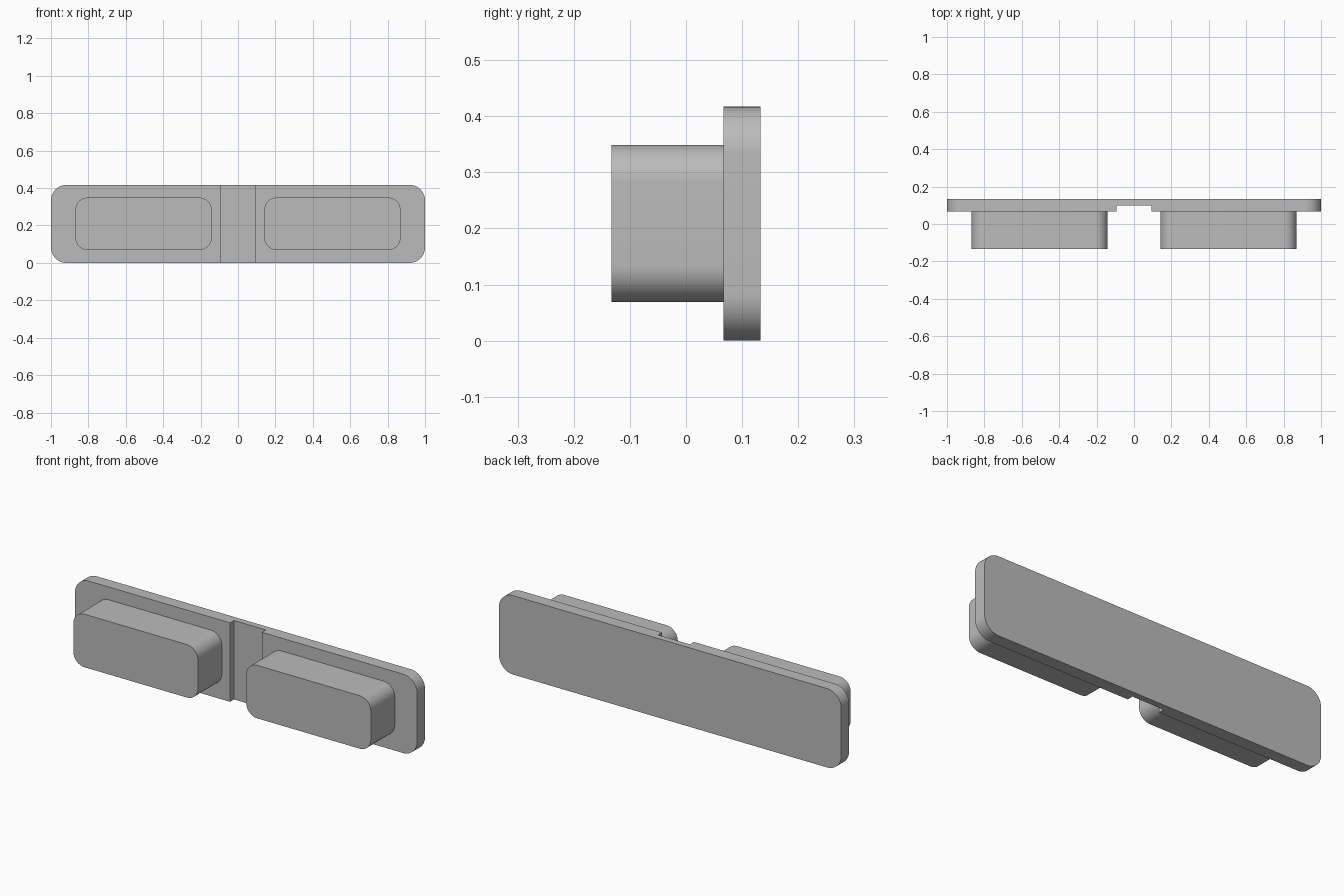
import bpy
import bmesh
import math
from mathutils import Vector

cube = bpy.data.objects.get("Cube")
if cube:
    bpy.data.objects.remove(cube, do_unlink=True)

grey = bpy.data.materials.new("plain grey")
grey.use_nodes = True
grey.diffuse_color = (0.5, 0.5, 0.5, 1)
grey.node_tree.nodes["Principled BSDF"].inputs["Base Color"].default_value = (0.5, 0.5, 0.5, 1)


def block(name, low, high, radius=0.0):
    """Box between two corners, with its front-to-back edges rounded."""
    low, high = Vector(low), Vector(high)
    bm = bmesh.new()
    bmesh.ops.create_cube(bm, size=1)
    for v in bm.verts:
        v.co = (low + high) / 2 + v.co * (high - low)
    if radius:
        edges = [e for e in bm.edges
                 if abs(e.verts[0].co.y - e.verts[1].co.y) > 0.01]
        bmesh.ops.bevel(bm, geom=edges, offset=radius, segments=12,
                        profile=0.5, affect='EDGES')
    mesh = bpy.data.meshes.new(name)
    bm.to_mesh(mesh)
    bm.free()
    mesh.materials.append(grey)
    obj = bpy.data.objects.new(name, mesh)
    bpy.context.collection.objects.link(obj)
    return obj


def smooth(obj):
    bpy.ops.object.select_all(action='DESELECT')
    obj.select_set(True)
    bpy.context.view_layer.objects.active = obj
    bpy.ops.object.shade_smooth_by_angle(angle=math.radians(30))


# Back plate with a shallow vertical groove across the middle of its front
plate = block("back_plate", (-1, 0.067, 0), (1, 0.133, 0.417), 0.083)
cutter = block("groove_cutter", (-0.093, 0, -0.1), (0.093, 0.1, 0.5))
groove = plate.modifiers.new("groove", 'BOOLEAN')
groove.operation = 'DIFFERENCE'
groove.solver = 'EXACT'
groove.object = cutter
bpy.context.view_layer.objects.active = plate
bpy.ops.object.modifier_apply(modifier=groove.name)
bpy.data.objects.remove(cutter, do_unlink=True)
smooth(plate)

# Two rounded pads standing out from the front
for name, centre in (("left_pad", 0.505), ("right_pad", -0.505)):
    pad = block(name, (centre - 0.364, -0.133, 0.069),
                (centre + 0.364, 0.067, 0.349), 0.065)
    smooth(pad)
